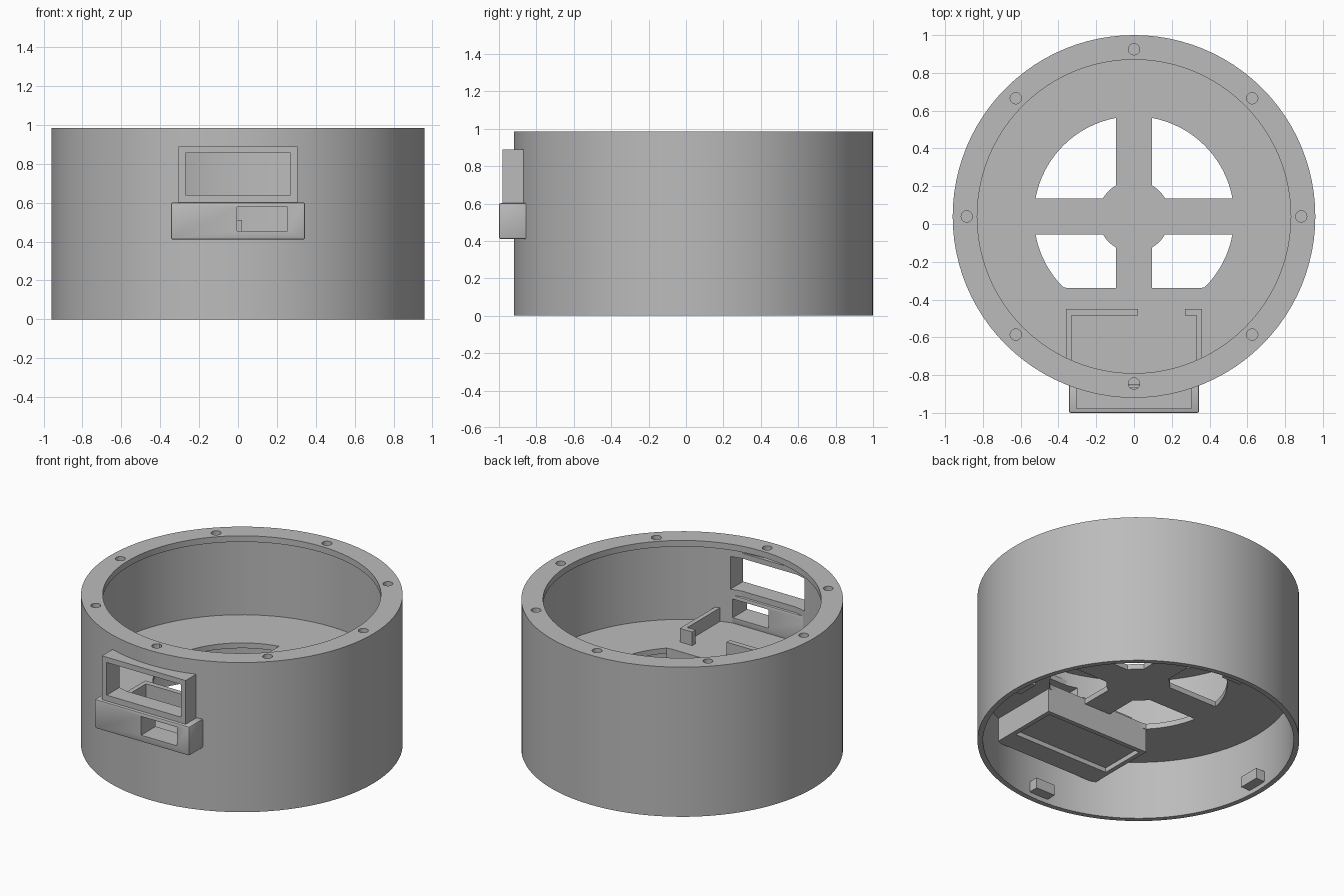
import bpy, bmesh, math
from mathutils import Matrix

CY = 0.04          # centre of the round body
FLOOR_LOW, FLOOR_TOP = 0.385, 0.42

cube = bpy.data.objects.get("Cube")
if cube:
    bpy.data.objects.remove(cube, do_unlink=True)

grey = bpy.data.materials.new("light_grey")
grey.use_nodes = True
colour = (0.5, 0.5, 0.5, 1)
grey.diffuse_color = colour
grey.node_tree.nodes["Principled BSDF"].inputs["Base Color"].default_value = colour


def finish(name, bm):
    bmesh.ops.recalc_face_normals(bm, faces=bm.faces)
    mesh = bpy.data.meshes.new(name)
    bm.to_mesh(mesh)
    bm.free()
    mesh.materials.append(grey)
    ob = bpy.data.objects.new(name, mesh)
    bpy.context.collection.objects.link(ob)
    return ob


def box(name, x, y, z, turn=0):
    """Box from three (low, high) ranges, optionally turned about the body axis."""
    bm = bmesh.new()
    bmesh.ops.create_cube(bm, size=1)
    for v in bm.verts:
        v.co = [r[0] + (c + 0.5) * (r[1] - r[0]) for r, c in zip((x, y, z), v.co)]
    if turn:
        bmesh.ops.rotate(bm, verts=bm.verts, cent=(0, CY, 0),
                         matrix=Matrix.Rotation(turn, 3, 'Z'))
    return finish(name, bm)


def prism(name, outline, z0, z1):
    bm = bmesh.new()
    face = bm.faces.new([bm.verts.new((x, y + CY, z0)) for x, y in outline])
    new = bmesh.ops.extrude_face_region(bm, geom=[face])["geom"]
    for v in new:
        if isinstance(v, bmesh.types.BMVert):
            v.co.z = z1
    return finish(name, bm)


def arc(radius, start, end, steps, cx=0, cy=0):
    angles = [start + (end - start) * i / steps for i in range(steps + 1)]
    return [(cx + radius * math.cos(a), cy + radius * math.sin(a)) for a in angles]


def disc(name, radius, z0, z1, sides, cx=0, cy=0):
    return prism(name, arc(radius, 0, math.tau, sides, cx, cy)[:-1], z0, z1)


def apply(ob, mod):
    with bpy.context.temp_override(object=ob, active_object=ob, selected_objects=[ob]):
        bpy.ops.object.modifier_apply(modifier=mod.name)


def cut(ob, cutters):
    for c in cutters:
        mod = ob.modifiers.new("cut", 'BOOLEAN')
        mod.operation, mod.solver, mod.object = 'DIFFERENCE', 'EXACT', c
        apply(ob, mod)


def bevel(ob, width):
    mod = ob.modifiers.new("soft_edges", 'BEVEL')
    mod.width, mod.segments = width, 2
    apply(ob, mod)


# Round shell with a narrow inward lip at the top
bm = bmesh.new()
profile = [(0.96, 0), (0.96, 0.985), (0.83, 0.985), (0.83, 0.945), (0.927, 0.945), (0.927, 0)]
rings = [[bm.verts.new((x, y + CY, z)) for x, y in arc(r, 0, math.tau, 96)[:-1]]
         for r, z in profile]
for a, b in zip(rings, rings[1:] + rings[:1]):
    for i in range(96):
        j = (i + 1) % 96
        bm.faces.new((a[i], a[j], b[j], b[i]))
shell = finish("shell", bm)

# Floor plate and the housing hanging under its front
floor = disc("floor", 0.94, FLOOR_LOW, FLOOR_TOP, 96)
housing = box("under_housing", (-0.38, 0.38), (-0.82, -0.34), (0.23, 0.39))
recess = box("recess_cutter", (-0.35, 0.35), (-0.68, -0.37), (0.2, 0.26))
cut(housing, [recess])

# Screw holes in the lip
screws = [disc("screw_cutter", 0.03, 0.9, 1.1, 20, x, y)
          for x, y in arc(0.885, 0, math.tau, 8)[:-1]]
cut(shell, screws)

# Four openings in the floor, leaving a cross with a round hub
half = 0.095
a_out, a_in = math.asin(half / 0.53), math.asin(half / 0.19)
quarter = (arc(0.53, a_out, math.pi / 2 - a_out, 16)
           + arc(0.19, math.pi / 2 - a_in, a_in, 6))
openings = []
for sx in (1, -1):
    for sy in (1, -1):
        outline = [(sx * x, max(sy * y, -0.38)) for x, y in quarter]
        openings.append(prism("opening_cutter", outline, 0.3, 0.5))
cut(floor, openings)

# Window frame and slotted box on the front
frame = box("window_frame", (-0.305, 0.305), (-0.98, -0.865), (0.6, 0.89))
slot_box = box("slot_box", (-0.345, 0.345), (-1.0, -0.85), (0.41, 0.602))
bevel(slot_box, 0.01)
window = box("window_cutter", (-0.27, 0.27), (-1.2, -0.7), (0.64, 0.855))
slot = box("slot_cutter", (-0.005, 0.255), (-1.2, -0.7), (0.455, 0.578))
cut(frame, [window])
cut(slot_box, [slot])
cut(shell, [window, slot])

# Low tray walls on the floor behind the slot
tray_z = (FLOOR_TOP - 0.01, 0.51)
walls = [box("tray_left_wall", (0.33, 0.36), (-0.83, -0.45), tray_z),
         box("tray_right_wall", (-0.36, -0.33), (-0.83, -0.45), tray_z),
         box("tray_left_return", (0.27, 0.335), (-0.485, -0.45), tray_z),
         box("tray_back_wall", (-0.335, 0.02), (-0.485, -0.45), tray_z)]

# Locking lugs inside the lower edge
lugs = [box("locking_lug", (0.86, 0.935), (CY - 0.07, CY + 0.07), (0.03, 0.1), i * math.pi / 2)
        for i in range(4)]

# Remove cutters, then shade smooth with sharp edges kept
for c in screws + openings + [window, slot, recess]:
    bpy.data.objects.remove(c, do_unlink=True)
bpy.ops.object.select_all(action='DESELECT')
parts = [shell, floor, housing, frame, slot_box] + walls + lugs
for ob in parts:
    ob.select_set(True)
bpy.context.view_layer.objects.active = shell
bpy.ops.object.shade_smooth_by_angle(angle=math.radians(30))
